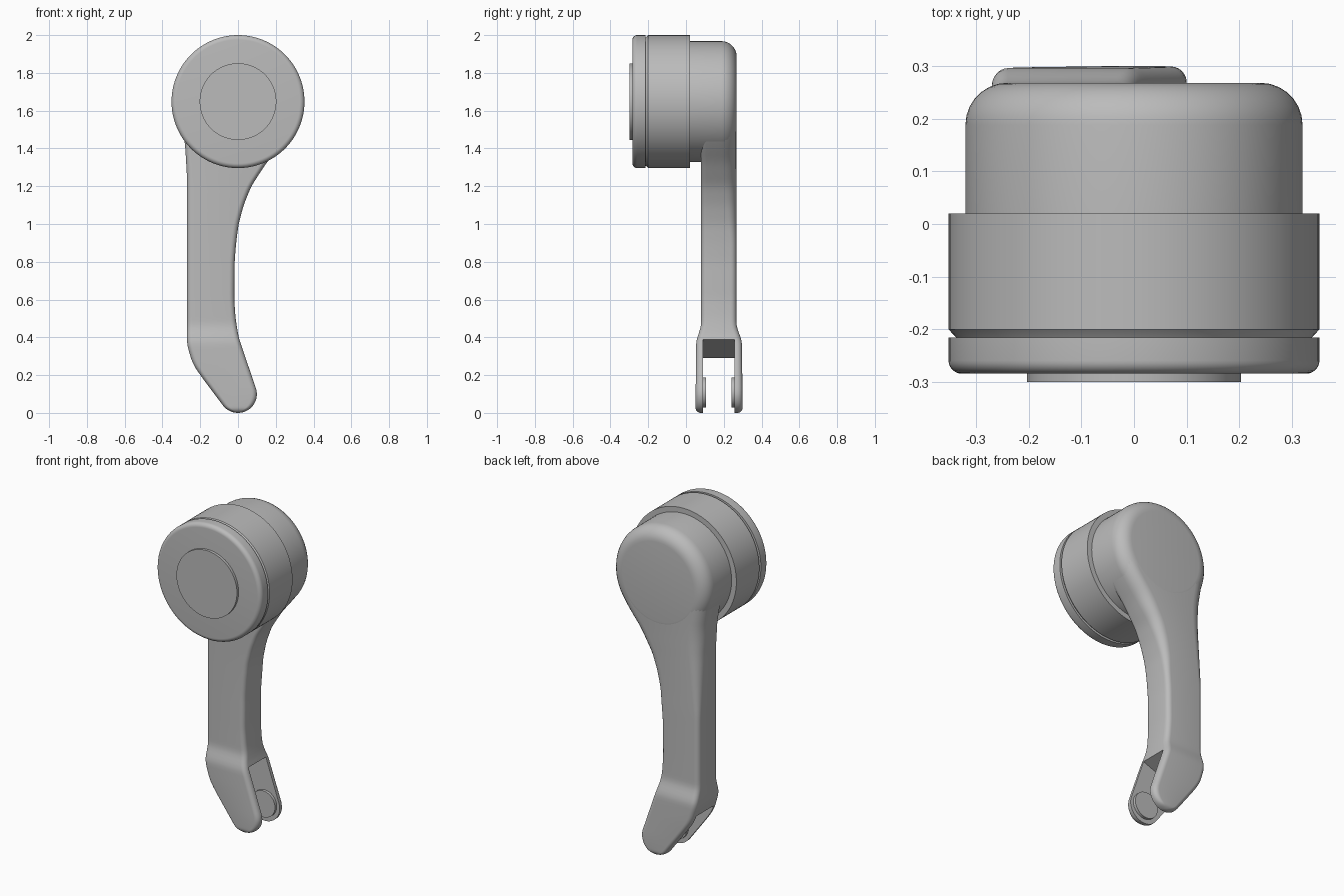
import bpy, bmesh, math

if "Cube" in bpy.data.objects:
    bpy.data.objects.remove(bpy.data.objects["Cube"], do_unlink=True)

HUB_Z, HUB_R, HOUSING_R = 1.648, 0.352, 0.32
TIP_R = 0.1

grey = bpy.data.materials.new("plain grey")
grey.use_nodes = True
grey.diffuse_color = (0.5, 0.5, 0.5, 1)
grey.node_tree.nodes["Principled BSDF"].inputs["Base Color"].default_value = (0.5, 0.5, 0.5, 1)


def finish(name, bm):
    bmesh.ops.recalc_face_normals(bm, faces=bm.faces)
    mesh = bpy.data.meshes.new(name)
    bm.to_mesh(mesh)
    bm.free()
    mesh.materials.append(grey)
    obj = bpy.data.objects.new(name, mesh)
    bpy.context.collection.objects.link(obj)
    return obj


def smooth(obj):
    bpy.ops.object.select_all(action="DESELECT")
    obj.select_set(True)
    bpy.context.view_layer.objects.active = obj
    bpy.ops.object.shade_smooth_by_angle(angle=math.radians(32))


def loft(rings):
    """Bridge equal rings of points and cap both ends."""
    bm = bmesh.new()
    loops = [[bm.verts.new(p) for p in ring] for ring in rings]
    n = len(loops[0])
    for a, b in zip(loops, loops[1:]):
        for i in range(n):
            j = (i + 1) % n
            bm.faces.new((a[i], a[j], b[j], b[i]))
    bm.faces.new(loops[0])
    bm.faces.new(loops[-1])
    return bm


def turned(name, profile, z=HUB_Z, sides=96):
    """Solid turned about a y axis; profile is (radius, y)."""
    turns = [2 * math.pi * i / sides for i in range(sides)]
    rings = [[(r * math.cos(t), y, z + r * math.sin(t)) for t in turns] for r, y in profile]
    obj = finish(name, loft(rings))
    smooth(obj)
    return obj


def rounded(radius, y, bevel, toward, steps=7):
    """Quarter-round profile points ending on the flat face at y."""
    out = []
    for i in range(steps + 1):
        a = math.pi / 2 * i / steps
        out.append((radius - bevel * (1 - math.cos(a)), y - toward * bevel * (1 - math.sin(a))))
    return out


def lerp(table, z):
    for (z0, v0), (z1, v1) in zip(table, table[1:]):
        if z <= z1:
            return v0 + (v1 - v0) * max(0, z - z0) / (z1 - z0)
    return table[-1][1]


def soft(table, z, w=0.03):
    return sum(lerp(table, z + w * k / 4) for k in range(-4, 5)) / 9


# Hub: drum, front cap, button and rear housing
turned("hub_drum", [(0.335, -0.22), (0.338, -0.215), (HUB_R, -0.2), (HUB_R, 0.02)])
turned("hub_cap", [(HUB_R, -0.215)] + rounded(HUB_R, -0.284, 0.025, -1))
turned("cap_button", [(0.203, -0.28), (0.203, -0.3)])
turned("rear_housing", [(HOUSING_R, 0.01)] + rounded(HOUSING_R, 0.268, 0.08, 1))

# Arm: rounded cross-sections stacked from the tip up into the housing
LEFT_EDGE = [(0.04, -0.08), (0.2, -0.2), (0.26, -0.24), (0.36, -0.27), (1.25, -0.27),
             (1.42, -0.28), (1.54, -0.3), (1.65, -0.319)]
RIGHT_EDGE = [(0.13, 0.095), (0.4, 0.003), (0.5, -0.013), (0.6, -0.02), (0.8, -0.018),
              (0.9, -0.01), (1.0, 0.003), (1.1, 0.03), (1.2, 0.07), (1.33, 0.155),
              (1.4, 0.213), (1.47, 0.265), (1.54, 0.3), (1.65, 0.319)]
FRONT_FACE = [(0, 0.05), (0.38, 0.054), (0.46, 0.08), (1.65, 0.08)]
BACK_FACE = [(0, 0.3), (0.38, 0.296), (0.46, 0.267), (1.65, 0.267)]
BACK_ROUND = [(0, 0.03), (0.9, 0.03), (1.35, 0.08), (1.65, 0.08)]


def section(z):
    disc = math.sqrt(max(0, TIP_R ** 2 - (z - TIP_R) ** 2))
    left = -disc if z <= 0.04 else (lerp if z < 0.1 else soft)(LEFT_EDGE, z)
    right = disc if z <= 0.13 else (lerp if z < 0.2 else soft)(RIGHT_EDGE, z)
    front, back = soft(FRONT_FACE, z, 0.02), soft(BACK_FACE, z, 0.02)
    edge = 0.028
    if z < edge:
        inset = edge - math.sqrt(edge ** 2 - (edge - z) ** 2)
        front, back = front + inset, back - inset
    half = (right - left) * 0.49
    rf, rb = min(edge, half), min(soft(BACK_ROUND, z), half)
    corners = [(right - rb, back - rb, rb), (left + rb, back - rb, rb),
               (left + rf, front + rf, rf), (right - rf, front + rf, rf)]
    ring = []
    for q, (cx, cy, r) in enumerate(corners):
        for i in range(7):
            a = math.pi / 2 * (q + i / 6)
            ring.append((cx + r * math.cos(a), cy + r * math.sin(a), z))
    return ring


heights = [TIP_R * (1 - math.cos(math.pi / 2 * i / 14)) for i in range(1, 15)]
heights += [TIP_R + (HUB_Z - TIP_R) * i / 76 for i in range(1, 77)]
arm = finish("arm", loft([section(z) for z in heights]))

# Fork slot cut through the lower end of the arm
outline = [(-0.35, 0.251), (0.2, 0.463), (0.2, -0.1), (-0.35, -0.1)]
cutter = finish("slot_cutter", loft([[(x, y, z) for x, z in outline] for y in (0.09, 0.257)]))
cutter.hide_render = True
cut = arm.modifiers.new("slot", "BOOLEAN")
cut.operation = "DIFFERENCE"
cut.solver = "EXACT"
cut.object = cutter
bpy.ops.object.select_all(action="DESELECT")
arm.select_set(True)
bpy.context.view_layer.objects.active = arm
bpy.ops.object.modifier_apply(modifier=cut.name)
bpy.data.objects.remove(cutter, do_unlink=True)
smooth(arm)

# Pivot discs on the inner sides of the fork
for name, y0, y1 in (("front_pivot_disc", 0.08, 0.107), ("back_pivot_disc", 0.24, 0.267)):
    turned(name, [(0.08, y0), (0.08, y1)], z=0.108, sides=48)
